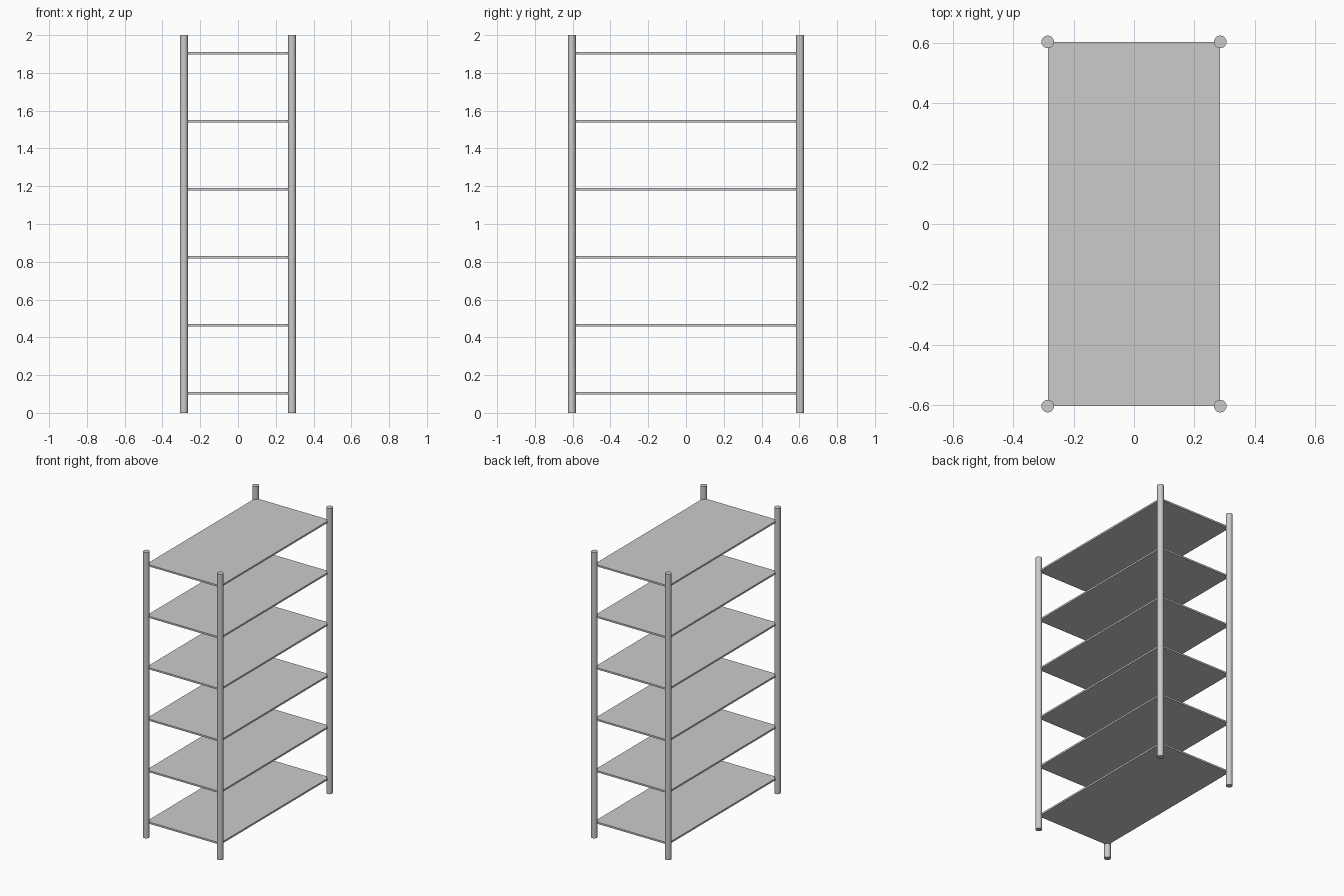
import bpy
import math

if "Cube" in bpy.data.objects:
    bpy.data.objects.remove(bpy.data.objects["Cube"])

HALF_X, HALF_Y = 0.286, 0.604   # post centres, also shelf edges
POST_R, HEIGHT = 0.021, 2.0
SHELF_T, FIRST_Z, PITCH, SHELVES = 0.012, 0.104, 0.36, 6


def add_post(name, x, y):
    bpy.ops.mesh.primitive_cylinder_add(vertices=32, radius=POST_R, depth=HEIGHT,
                                        location=(x, y, HEIGHT / 2))
    bpy.context.object.name = name
    bpy.ops.object.shade_smooth_by_angle(angle=math.radians(30))


def add_shelf(name, z):
    bpy.ops.mesh.primitive_cube_add(size=1, location=(0, 0, z))
    shelf = bpy.context.object
    shelf.name = name
    shelf.scale = (2 * HALF_X, 2 * HALF_Y, SHELF_T)
    bpy.ops.object.transform_apply(location=False, rotation=False, scale=True)


# Four round corner posts
for side, sx in (("left", -1), ("right", 1)):
    for end, sy in (("front", -1), ("back", 1)):
        add_post(f"{end}_{side}_post", sx * HALF_X, sy * HALF_Y)

# Evenly spaced thin shelves reaching the post centres
for i in range(SHELVES):
    add_shelf(f"shelf_{i + 1}", FIRST_Z + i * PITCH)
